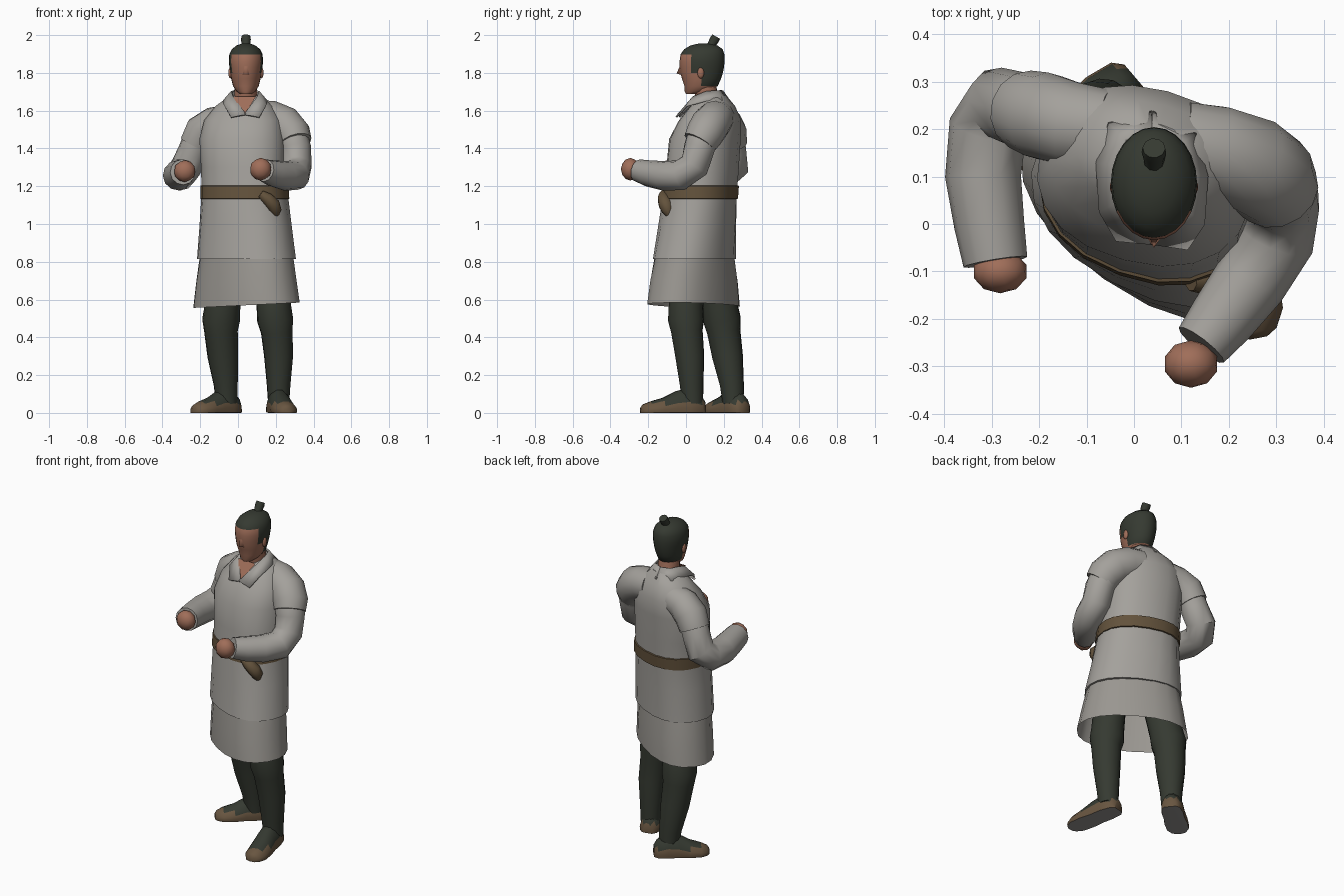
import bpy, bmesh, math
from mathutils import Vector, Matrix

def material(name, rgb):
    m = bpy.data.materials.new(name)
    m.diffuse_color = (*rgb, 1)
    return m

CLOTH = material("grey cloth", (0.37, 0.355, 0.33))
SKIRT = material("darker grey cloth", (0.32, 0.305, 0.28))
SKIN = material("skin", (0.35, 0.155, 0.10))
DARK = material("dark green black", (0.036, 0.042, 0.031))
BELT = material("brown belt", (0.125, 0.085, 0.045))
SHOE = material("brown shoe", (0.14, 0.092, 0.052))
SOLE = material("grey sole", (0.29, 0.28, 0.27))
YAW = -15

def finish(name, bm, mats, rule=None, angle=45):
    bmesh.ops.recalc_face_normals(bm, faces=bm.faces)
    if rule:
        for f in bm.faces:
            f.material_index = rule(f.calc_center_median(), f.normal)
    me = bpy.data.meshes.new(name)
    bm.to_mesh(me)
    bm.free()
    for m in mats:
        me.materials.append(m)
    me.shade_smooth()
    me.set_sharp_from_angle(angle=math.radians(angle))
    ob = bpy.data.objects.new(name, me)
    bpy.context.collection.objects.link(ob)
    return ob

def loft(name, rings, mats, caps=(True, True), rule=None, angle=45):
    bm = bmesh.new()
    vs = [[bm.verts.new(p) for p in r] for r in rings]
    n = len(vs[0])
    for a, b in zip(vs, vs[1:]):
        for i in range(n):
            j = (i + 1) % n
            bm.faces.new((a[i], a[j], b[j], b[i]))
    if caps[0]:
        bm.faces.new(vs[0][::-1])
    if caps[1]:
        bm.faces.new(vs[-1])
    return finish(name, bm, mats, rule, angle)

def ellipse(z, cx, cy, a, b, yaw=YAW, n=20, power=0.88, tilt=0):
    # rounded-box ring lying flat, turned by yaw degrees
    out = []
    for i in range(n):
        t = 2 * math.pi * i / n
        c, s = math.cos(t), math.sin(t)
        p = Matrix.Rotation(math.radians(yaw), 3, 'Z') @ Vector((
            a * math.copysign(abs(c) ** power, c), b * math.copysign(abs(s) ** power, s), 0))
        out.append(Vector((cx + p.x, cy + p.y, z + tilt * p.x)))
    return out

def tube(name, path, mat, n=12, caps=(True, True)):
    # round tube through (x, y, z, radius) points
    pts = [Vector(p[:3]) for p in path]
    rings, u = [], Vector((0.3, 0.9, 0.2))
    for i, p in enumerate(pts):
        t = (pts[min(i + 1, len(pts) - 1)] - pts[max(i - 1, 0)]).normalized()
        u = (u - t * u.dot(t)).normalized()
        v = t.cross(u)
        rings.append([p + path[i][3] * (u * math.cos(k * 2 * math.pi / n) + v * math.sin(k * 2 * math.pi / n))
                      for k in range(n)])
    return loft(name, rings, [mat], caps)

def ball(name, loc, size, mat, sub=2, angle=45):
    bm = bmesh.new()
    bmesh.ops.create_icosphere(bm, subdivisions=sub, radius=1,
                               matrix=Matrix.Translation(loc) @ Matrix.Diagonal((*size, 1)))
    return finish(name, bm, [mat], angle=angle)

# Robe: skirt, tunic and belt
loft("skirt", [ellipse(0.57, .045, .04, .31, .19, -35, tilt=.05), ellipse(0.70, .045, .042, .287, .188, -34),
               ellipse(0.84, .045, .045, .258, .178, -30)], [SKIRT], (False, True))
loft("tunic", [ellipse(*r) for r in (
    (0.815, .045, .045, .272, .191, -28), (1.0, .04, .06, .247, .188, -24), (1.17, .035, .075, .228, .186, -20),
    (1.30, .03, .088, .226, .184, -17), (1.45, .025, .10, .23, .182), (1.55, .03, .128, .21, .157),
    (1.625, .035, .142, .155, .112), (1.68, .038, .14, .078, .072))], [CLOTH])
loft("belt", [ellipse(*r, -20) for r in (
    (1.132, .036, .073, .229, .184), (1.134, .036, .073, .236, .193),
    (1.202, .034, .079, .234, .192), (1.204, .034, .079, .226, .182))], [BELT], (False, False))
tube("belt_knot", [(.12, -.12, 1.16, .022), (.155, -.118, 1.135, .034), (.185, -.108, 1.105, .038),
                   (.198, -.095, 1.07, .033), (.20, -.09, 1.045, .016)], BELT, 8)

# Sleeves with overlapping short sleeves at the shoulders
tube("left_sleeve", [(.2, .15, 1.53, .08), (.28, .1, 1.49, .09), (.305, .07, 1.4, .083), (.31, .045, 1.31, .082),
                     (.3, -.03, 1.258, .082), (.245, -.12, 1.255, .078), (.185, -.2, 1.268, .07),
                     (.142, -.255, 1.283, .06)], CLOTH)
tube("left_short_sleeve", [(.1, .17, 1.565, .09), (.17, .155, 1.558, .097), (.245, .125, 1.522, .104),
                           (.288, .095, 1.472, .1), (.302, .07, 1.43, .09)], CLOTH, 14)
tube("right_sleeve", [(-.14, .22, 1.53, .07), (-.205, .23, 1.47, .08), (-.24, .24, 1.38, .08),
                      (-.275, .25, 1.3, .083), (-.308, .2, 1.258, .083), (-.318, .1, 1.258, .08),
                      (-.305, 0, 1.268, .074), (-.292, -.08, 1.275, .068)], CLOTH)
tube("right_short_sleeve", [(-.06, .2, 1.545, .085), (-.13, .21, 1.53, .09), (-.192, .228, 1.49, .093),
                            (-.225, .238, 1.42, .086)], CLOTH, 14)

# Fists
ball("left_fist", (.12, -.295, 1.29), (.058, .05, .06), SKIN, 2, 30)
ball("right_fist", (-.282, -.1, 1.28), (.058, .046, .058), SKIN, 2, 30)

# Boots and shoes
tube("left_boot", [(.215, .035, .05, .056), (.215, .03, .15, .063), (.215, .02, .3, .077), (.205, .005, .43, .084),
                   (.197, 0, .49, .096), (.19, 0, .56, .092), (.18, .01, .74, .09)], DARK, 14)
tube("right_boot", [(-.06, .25, .05, .056), (-.065, .243, .15, .064), (-.08, .22, .3, .082), (-.09, .2, .43, .089),
                    (-.09, .192, .49, .1), (-.082, .18, .56, .095), (-.055, .15, .74, .092)], DARK, 14)

def shoe(name, heel, toe):
    h, t = Vector((*heel, 0)), Vector((*toe, 0))
    side = (t - h).cross(Vector((0, 0, 1))).normalized()
    profile = ((-1, .012), (-1.05, .22), (-.98, .45), (-.7, .8), (-.25, 1), (.25, 1), (.7, .8),
               (.98, .45), (1.05, .22), (1, .012), (.5, 0), (-.5, 0))
    rings = [[h.lerp(t, d) + side * (u * w) + Vector((0, 0, v * top)) for u, v in profile]
             for d, w, top in ((0, .03, .06), (.06, .05, .09), (.25, .06, .13), (.45, .058, .115),
                               (.65, .064, .08), (.85, .06, .06), (.96, .04, .045), (1, .018, .03))]
    loft(name, rings, [DARK, SHOE, SOLE],
         rule=lambda c, n: 2 if n.z < -.8 else 1 if c.z < .056 else 0)

shoe("left_shoe", (.195, .10), (.262, -.24))
shoe("right_shoe", (.0, .312), (-.235, .112))

# Head: skin and hair split by position
def hair_rule(c, n):
    return int(c.z > 1.898 or (c.y > .035 and c.z > 1.80) or (c.y > .085 and c.z > 1.728))

loft("head", [ellipse(z, .042, cy, a, b, 0, 24, 1) for z, cy, a, b in (
    (1.688, .04, .03, .04), (1.703, .058, .05, .065), (1.73, .08, .068, .088), (1.77, .082, .078, .104),
    (1.80, .083, .083, .112), (1.83, .084, .087, .117), (1.86, .085, .091, .119), (1.898, .087, .088, .116),
    (1.925, .092, .075, .102), (1.945, .095, .05, .072), (1.955, .096, .022, .03))],
    [SKIN, DARK], rule=hair_rule)
tube("neck", [(.04, .13, 1.58, .07), (.04, .11, 1.67, .062), (.042, .095, 1.76, .06)], SKIN)
tube("topknot", [(.042, .12, 1.92, .028), (.042, .135, 1.95, .022), (.042, .15, 1.975, .026),
                 (.042, .16, 1.992, .024)], DARK, 10)
for s, label in ((1, "left"), (-1, "right")):
    ball(label + "_ear", (.042 + s * .083, .078, 1.80), (.01, .018, .03), SKIN)

# Nose wedge
bm = bmesh.new()
nose = [bm.verts.new(p) for p in ((.032, -.026, 1.85), (.052, -.026, 1.85), (.024, -.024, 1.788),
                                 (.06, -.024, 1.788), (.042, -.05, 1.797))]
for f in ((0, 1, 4), (1, 3, 4), (3, 2, 4), (2, 0, 4), (0, 2, 3, 1)):
    bm.faces.new([nose[i] for i in f])
finish("nose", bm, [SKIN], angle=90)

# Bare chest wedge and crossed collar
bm = bmesh.new()
bm.faces.new([bm.verts.new(p) for p in ((-.025, .04, 1.675), (.03, -.035, 1.57), (.095, .035, 1.675))])
finish("bare_chest", bm, [SKIN])
INNER = ((0, .192, 1.705), (.055, .17, 1.705), (.072, .115, 1.70), (.062, .045, 1.672), (-.005, -.04, 1.58))
OUTER = ((0, .235, 1.645), (.09, .2, 1.65), (.115, .115, 1.65), (.11, .015, 1.625), (.075, -.042, 1.565))
for s, label in ((1, "left"), (-1, "right")):
    bm = bmesh.new()
    a, b = [[bm.verts.new((.038 + s * x, y - s * x * .12, z)) for x, y, z in row] for row in (INNER, OUTER)]
    for i in range(4):
        bm.faces.new((a[i], a[i + 1], b[i + 1], b[i]))
    ob = finish(label + "_collar", bm, [CLOTH])
    mod = ob.modifiers.new("thickness", 'SOLIDIFY')
    mod.thickness, mod.offset = 0.01, 0
